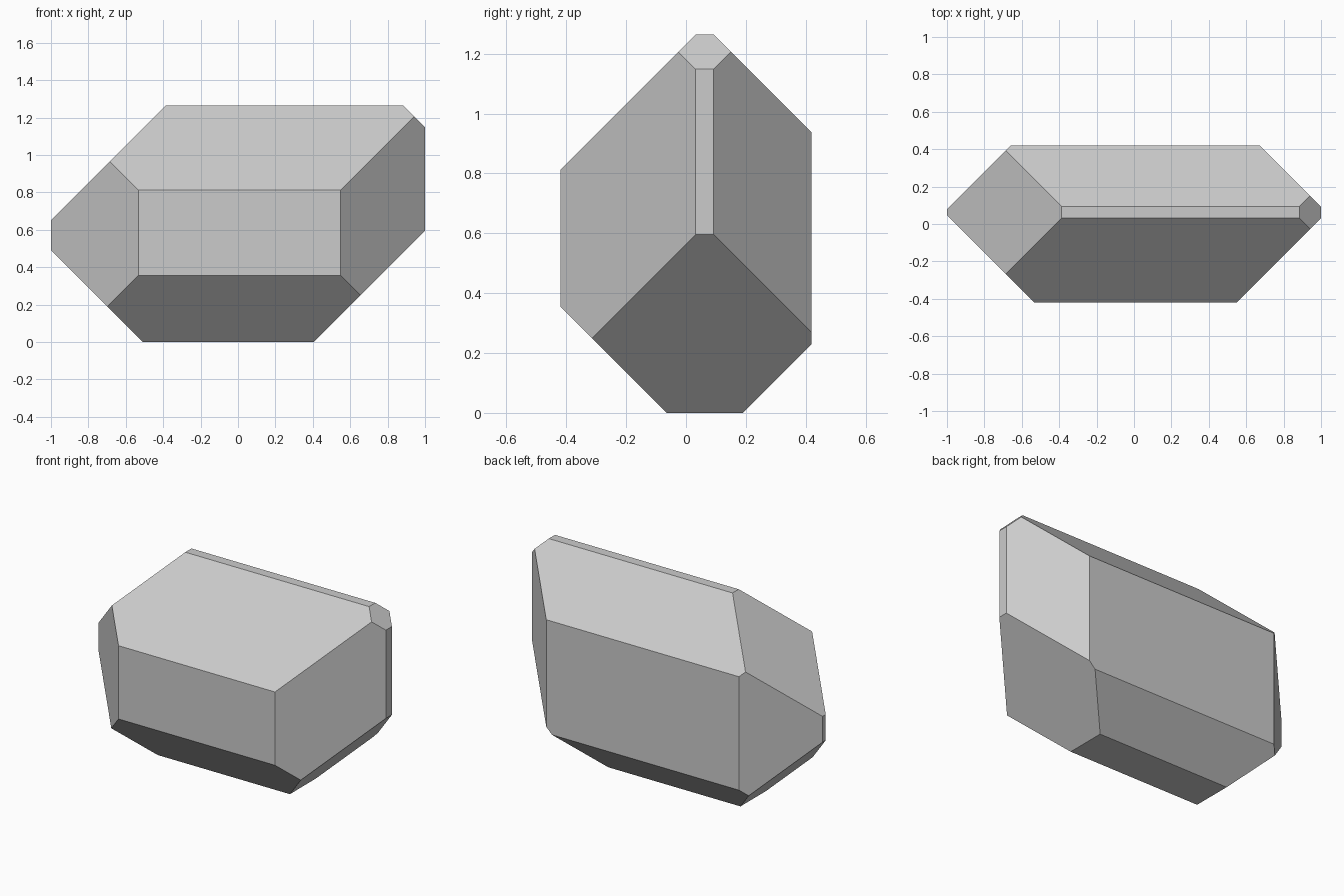
import bpy, bmesh
from mathutils import Vector

if "Cube" in bpy.data.objects:
    bpy.data.objects.remove(bpy.data.objects["Cube"])

# Bounding block of the cut stone
LOW, HIGH = Vector((-1, -0.419, 0)), Vector((1, 0.419, 1.264))

# 45-degree bevel cuts: (direction, limit) keeps direction . point <= limit
CUTS = [
    # ends, seen from the front
    ((-1, 0, 1), 1.651), ((-1, 0, -1), 0.51), ((1, 0, -1), 0.404), ((1, 0, 1), 2.148),
    # long edges, seen from the side
    ((0, -1, 1), 1.232), ((0, -1, -1), 0.064), ((0, 1, -1), 0.19), ((0, 1, 1), 1.357),
    # upright corners, seen from the top
    ((-1, 1, 0), 1.079), ((1, 1, 0), 1.092), ((1, -1, 0), 0.968), ((-1, -1, 0), 0.952),
]


def cut(bm, direction, limit):
    """Slice off everything beyond the plane and cap the opening."""
    n = Vector(direction)
    geom = bm.verts[:] + bm.edges[:] + bm.faces[:]
    res = bmesh.ops.bisect_plane(bm, geom=geom, dist=1e-5, plane_co=n * limit / n.length_squared,
                                 plane_no=n, clear_outer=True)
    edges = [e for e in res["geom_cut"] if isinstance(e, bmesh.types.BMEdge)]
    bmesh.ops.contextual_create(bm, geom=edges)


# Faceted stone
bm = bmesh.new()
bmesh.ops.create_cube(bm, size=1)
size, centre = HIGH - LOW, (HIGH + LOW) / 2
for v in bm.verts:
    v.co = v.co * size + centre
for direction, limit in CUTS:
    cut(bm, direction, limit)
bmesh.ops.recalc_face_normals(bm, faces=bm.faces)

mesh = bpy.data.meshes.new("faceted_stone")
bm.to_mesh(mesh)
bm.free()
bpy.context.collection.objects.link(bpy.data.objects.new("faceted_stone", mesh))
